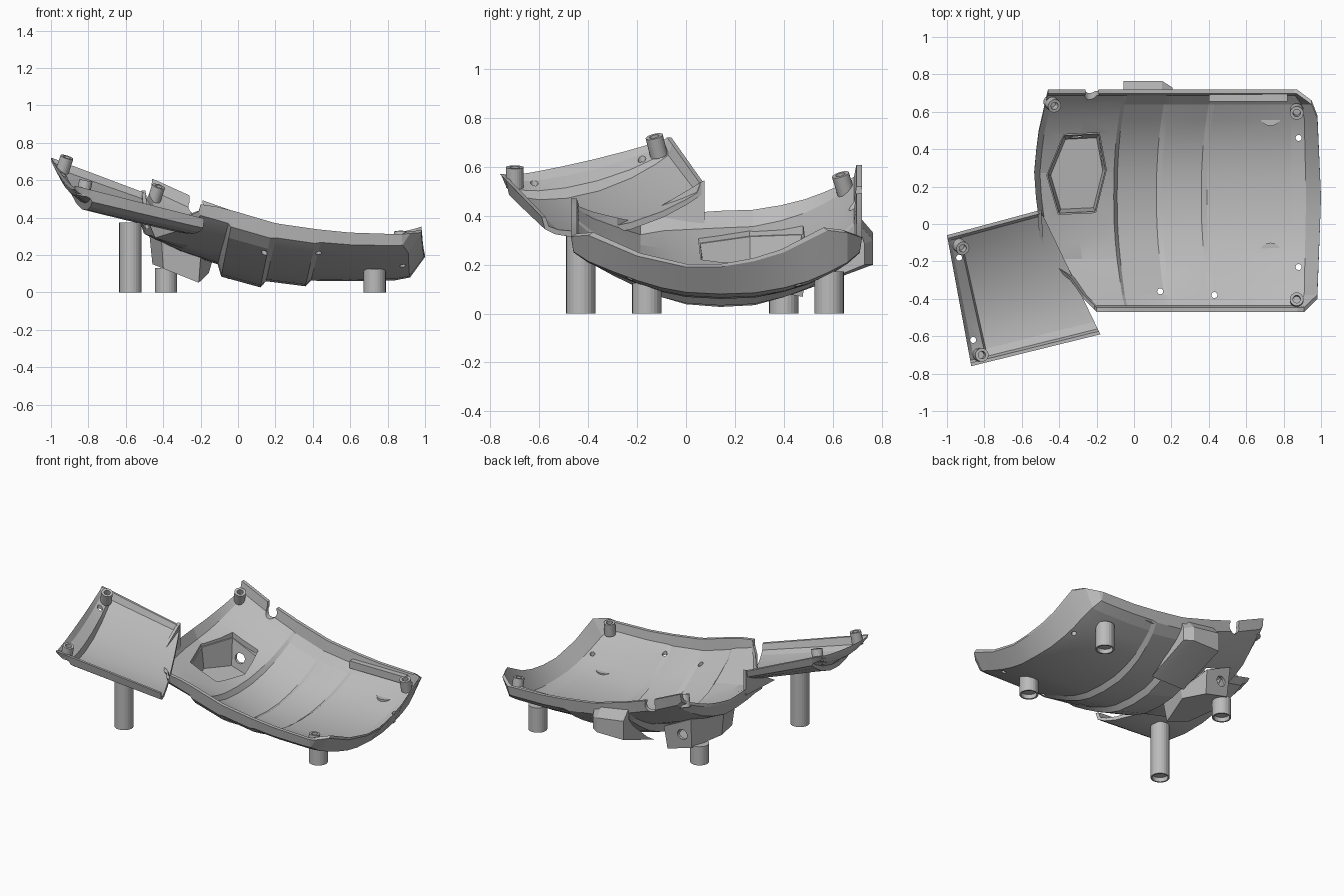
import bpy, bmesh, math
from mathutils import Matrix, Vector

cube = bpy.data.objects.get("Cube")
if cube:
    bpy.data.objects.remove(cube, do_unlink=True)

grey = bpy.data.materials.new("plain_grey")
grey.use_nodes = True
grey.diffuse_color = (0.5, 0.5, 0.5, 1)
grey.node_tree.nodes["Principled BSDF"].inputs["Base Color"].default_value = (0.5, 0.5, 0.5, 1)


def interp(table, t):
    """Piecewise linear lookup in (key, value) pairs."""
    if t <= table[0][0]:
        return table[0][1]
    for (a, p), (b, q) in zip(table, table[1:]):
        if t <= b:
            return p + (q - p) * (t - a) / (b - a)
    return table[-1][1]


def finish(name, bm):
    bmesh.ops.recalc_face_normals(bm, faces=bm.faces)
    mesh = bpy.data.meshes.new(name)
    bm.to_mesh(mesh)
    bm.free()
    mesh.materials.append(grey)
    obj = bpy.data.objects.new(name, mesh)
    bpy.context.collection.objects.link(obj)
    return obj


def shell(name, outer, inner):
    """Closed skin between two point grids of the same size."""
    bm = bmesh.new()
    o, i = ([[bm.verts.new(p) for p in row] for row in g] for g in (outer, inner))
    rows, cols = len(o), len(o[0])
    for g in (o, i):
        for r in range(rows - 1):
            for c in range(cols - 1):
                bm.faces.new((g[r][c], g[r + 1][c], g[r + 1][c + 1], g[r][c + 1]))
    edge = [(r, 0) for r in range(rows)] + [(rows - 1, c) for c in range(1, cols)]
    edge += [(r, cols - 1) for r in range(rows - 2, -1, -1)] + [(0, c) for c in range(cols - 2, 0, -1)]
    for (a, b), (c, d) in zip(edge, edge[1:] + edge[:1]):
        bm.faces.new((o[a][b], o[c][d], i[c][d], i[a][b]))
    return finish(name, bm)


def loft(name, rings):
    """Skin a stack of rings and cap both ends."""
    bm = bmesh.new()
    vs = [[bm.verts.new(p) for p in ring] for ring in rings]
    n = len(vs[0])
    for a, b in zip(vs, vs[1:]):
        for k in range(n):
            bm.faces.new((a[k], a[(k + 1) % n], b[(k + 1) % n], b[k]))
    bm.faces.new(vs[0])
    bm.faces.new(vs[-1])
    return finish(name, bm)


def turned(name, at, profile, tilt=(0, 0), sides=24):
    """Round part from (radius, height) pairs, tilted about x and y."""
    rot = Matrix.Rotation(tilt[0], 3, 'X') @ Matrix.Rotation(tilt[1], 3, 'Y')
    turns = [math.tau * k / sides for k in range(sides)]
    return loft(name, [[Vector(at) + rot @ Vector((r * math.cos(t), r * math.sin(t), h))
                        for t in turns] for r, h in profile])


def box(name, lo, hi):
    return loft(name, [[(lo[0], lo[1], z), (hi[0], lo[1], z), (hi[0], hi[1], z), (lo[0], hi[1], z)]
                       for z in (lo[2], hi[2])])


def cut(target, cutter):
    mod = target.modifiers.new("cut", 'BOOLEAN')
    mod.operation, mod.solver, mod.object = 'DIFFERENCE', 'EXACT', cutter
    bpy.context.view_layer.objects.active = target
    bpy.ops.object.modifier_apply(modifier=mod.name)
    bpy.data.objects.remove(cutter, do_unlink=True)


# Main shell: trough section, rim line and end outlines
SECTION = [(-.47, 1), (-.46, .75), (-.40, .58), (-.30, .40), (-.2, .24), (-.1, .11), (0, .03),
           (.14, 0), (.28, .02), (.4, .11), (.5, .23), (.58, .38), (.66, .56), (.71, .74), (.72, 1)]
RIM = [(-.53, .63), (-.45, .605), (-.24, .51), (-.18, .475), (0, .43), (.2, .37), (.4, .34), (.6, .32), (.9, .31)]
LEFT = [(-.47, -.2), (-.4, -.27), (-.3, -.34), (-.2, -.47), (.08, -.52), (.3, -.535), (.5, -.51), (.72, -.46)]
RIGHT = [(-.47, .91), (-.4, .98), (.14, 1), (.6, .98), (.66, .95), (.72, .87)]
END_LIP = [(-.47, .315), (-.4, .32), (-.2, .235), (0, .19), (.2, .19), (.4, .25), (.6, .35), (.72, .31)]
JOINT_DROP = [(-.2, .08), (.05, 0)]
# (kind, position, outer floor, inner floor) for each column of the shell
COLUMNS = [("left", 0, .40, .42), ("left", .07, .31, .35), ("left", .5, .22, .26), ("left", .98, .15, .18),
           ("band", -.09, .085, .145), ("band", .12, .027, .07), ("band", .15, .06, .085),
           ("band", .36, .033, .066), ("band", .39, .063, .087), ("flat", .6, .06, .085),
           ("flat", .84, .065, .09), ("right", .5, .08, .115), ("lip", 1, 0, .012)]


def main_grid(inside):
    grid = []
    for kind, pos, low, high in COLUMNS:
        row = []
        for y, s in SECTION:
            x = pos
            floor = high if inside else low
            rim = None
            if kind == "left":
                start = interp(LEFT, y)
                x = start + (-.1 + .07 * s - start) * pos
                floor -= interp(JOINT_DROP, y) * (1 - pos)
                rim = min(interp(RIM, x), .47) if y < -.1 else None
            elif kind == "band":
                x = pos + .07 * s
            elif kind in ("right", "lip"):
                x = .84 + (interp(RIGHT, y) - .84) * pos
            rim = rim or interp(RIM, x)
            z = floor + (interp(END_LIP, y) if kind == "lip" else (rim - floor) * s)
            row.append((x, .13 + (y - .13) * (.96 if inside else 1), z))
        grid.append(row)
    return grid


main_shell = shell("main_shell", main_grid(False), main_grid(True))

# Side shell: smaller tilted trough between four corners, with a shelf at its outer end
BACK = (Vector((-1, -.06, .72)), Vector((-.5, .075, .53)))
FRONT = (Vector((-.87, -.76, .57)), Vector((-.18, -.59, .395)))
SAG = [(0, 0), (.02, .35), (.1, .55), (.25, .82), (.45, 1), (.65, 1), (.82, .85), (.92, .65), (.98, .42), (1, 0)]
DEPTH = [(0, .05), (.03, .085), (.12, .115), (.135, .155), (.5, .145), (.93, .13), (1, .125)]


def side_grid(inside):
    grid = []
    for u, depth in DEPTH:
        row = []
        for v, sag in SAG:
            w = .5 + (v - .5) * (.95 if inside else 1)
            p = BACK[0].lerp(BACK[1], u).lerp(FRONT[0].lerp(FRONT[1], u), w)
            p.z = BACK[0].lerp(BACK[1], u).lerp(FRONT[0].lerp(FRONT[1], u), v).z
            p.z -= sag * (depth - .028 * inside)
            row.append(p)
        grid.append(row)
    return grid


side_shell = shell("side_shell", side_grid(False), side_grid(True))

# Fin where the two shells meet
loft("joint_fin", [[(x, .075, .545), (x, .075, .37), (x + .02, -.27, .34)] for x in (-.515, -.495)])

# Six-sided pocket sunk through the main floor
HEX = [(-.38, .49), (-.18, .50), (-.14, .29), (-.2, .05), (-.41, .04), (-.475, .26)]


def hex_ring(scale, height):
    pts = [(-.3 + (x + .3) * scale, .27 + (y - .27) * scale) for x, y in HEX]
    return [(x, y, height(x, y)) for x, y in pts]


def pocket_top(x, y):
    return .16 - .48 * (x + .14) + .05 * (y > .4)


def pocket_base(x, y):
    return max(.16 - .4 * (x + .48), .06 + x + .2)


cut(main_shell, loft("pocket_cutter", [hex_ring(.95, lambda x, y: z) for z in (-.2, .7)]))
pocket = loft("pocket", [hex_ring(.9, pocket_base), hex_ring(1, pocket_top), hex_ring(.92, pocket_top),
                         hex_ring(.83, lambda x, y: pocket_base(x, y) + .025)])
cut(pocket, turned("slot_cutter", (-.31, .47, .2), [(.035, -.1), (.035, .1)], (math.pi / 2, 0)))

# Rounded notch in the back rim
cut(main_shell, turned("notch_round", (-.225, .72, .46), [(.04, -.1), (.04, .1)], (math.pi / 2, 0)))
cut(main_shell, box("notch_slot", (-.26, .63, .46), (-.19, .83, .7)))

# Small screw holes
for shell_obj, spots in ((main_shell, [(.14, -.36), (.43, -.38), (.88, -.23), (.88, .46)]),
                         (side_shell, [(-.935, -.18), (-.86, -.62)])):
    for x, y in spots:
        cut(shell_obj, turned("hole_cutter", (x, y, 0), [(.016, -.2), (.016, 1)], sides=16))

# Support posts with hollow feet
for name, x, y, top in (("side_post", -.575, -.43, .375), ("pocket_post", -.385, .40, .13),
                        ("front_post", .73, -.16, .125), ("back_post", .73, .585, .172)):
    turned(name, (x, y, 0), [(.05, .03), (.05, 0), (.06, 0), (.06, top)])

# Screw bosses
for name, at, tilt in (("side_back_boss", (-.94, -.11, .645), (.25, .3)),
                       ("side_front_boss", (-.83, -.70, .515), (0, .2)),
                       ("left_back_boss", (-.45, .655, .49), (.3, .3)),
                       ("right_back_boss", (.87, .61, .24), (.2, 0)),
                       ("right_front_boss", (.87, -.41, .24), (-.1, 0))):
    turned(name, at, [(.036, 0), (.036, .085), (.02, .085), (.02, .04)], tilt)

# Back end of the middle band and the inner ledge beside it
loft("back_block", [[(x, .42, .072), (x, .5, .12), (x, .66, .26), (x, .705, .32), (x, .705, top),
                     (x, y, top - .07), (x, y, .2)]
                    for x, y, top in ((-.055, .765, .40), (.15, .765, .37), (.205, .73, .355))])
box("back_ledge", (.4, .655, .25), (.82, .70, .30))

# Soft shading with crisp edges
bpy.ops.object.select_all(action='DESELECT')
for obj in bpy.context.scene.objects:
    if obj.type == 'MESH' and obj.data.materials and obj.data.materials[0] == grey:
        obj.select_set(True)
        bpy.context.view_layer.objects.active = obj
bpy.ops.object.shade_smooth_by_angle(angle=math.radians(12))
